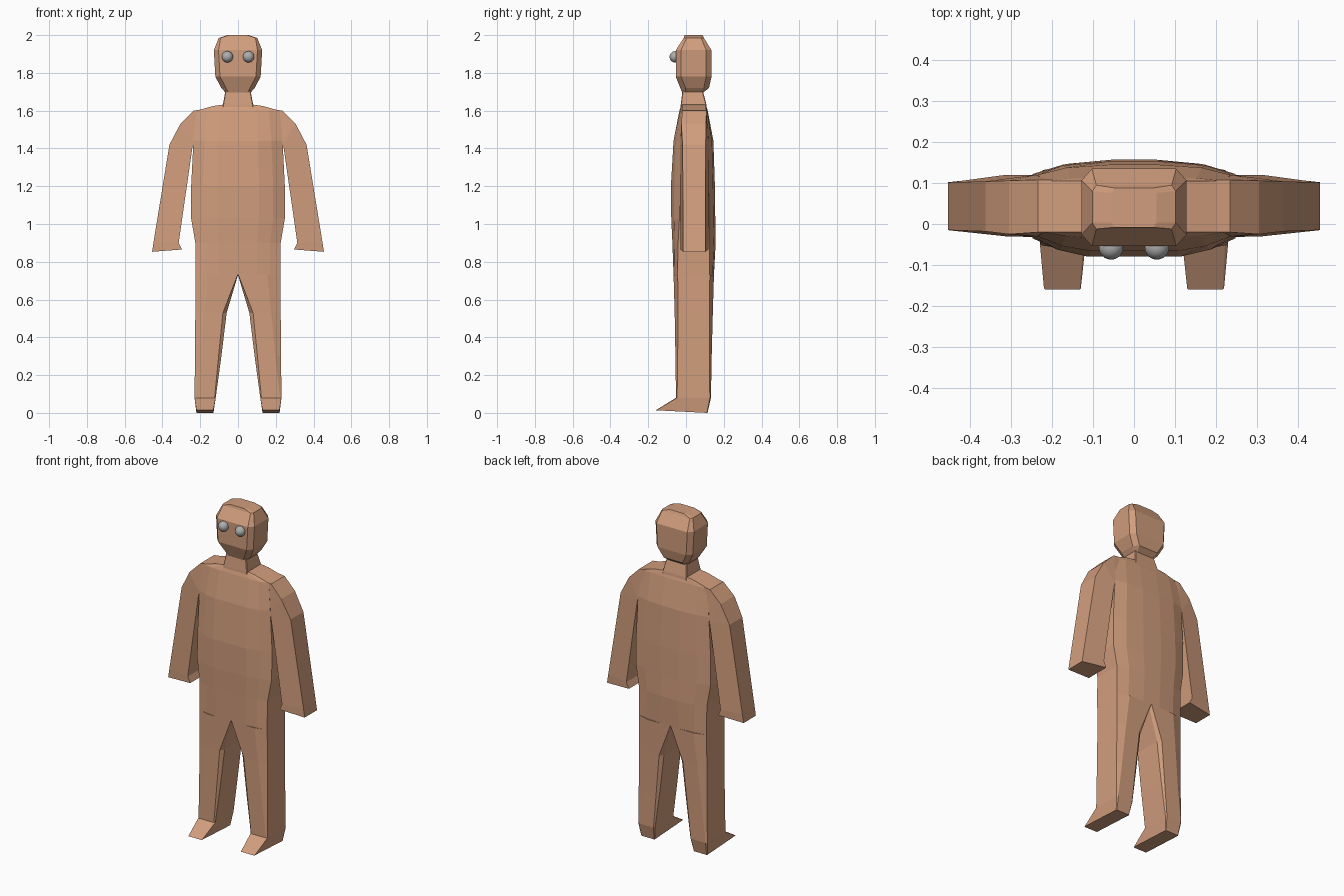
import bpy, bmesh


def material(name, rgb):
    m = bpy.data.materials.new(name)
    m.diffuse_color = (*rgb, 1)
    return m


skin = material("skin", (0.64, 0.34, 0.205))
grey = material("eye_grey", (0.42, 0.42, 0.42))


def loft(name, rings, mat, mirror=False):
    """Skin a stack of equal-length rings, cap both ends, optionally mirror in x."""
    bm = bmesh.new()
    rows = [[bm.verts.new(p) for p in r] for r in rings]
    n = len(rows[0])
    for a, b in zip(rows, rows[1:]):
        for i in range(n):
            j = (i + 1) % n
            bm.faces.new((a[i], a[j], b[j], b[i]))
    bm.faces.new(rows[0])
    bm.faces.new(rows[-1])
    bmesh.ops.remove_doubles(bm, verts=bm.verts, dist=0.0005)
    bmesh.ops.recalc_face_normals(bm, faces=bm.faces)
    me = bpy.data.meshes.new(name)
    bm.to_mesh(me)
    bm.free()
    me.materials.append(mat)
    ob = bpy.data.objects.new(name, me)
    bpy.context.collection.objects.link(ob)
    if mirror:
        ob.modifiers.new("mirror", "MIRROR")
    return ob


def torso_ring(z, w, front, back, side_f, side_b):
    half = [(0.45 * w, front), (0.75 * w, front + 0.35 * (side_f - front)), (w, side_f),
            (w, side_b), (0.7 * w, back - 0.3 * (back - side_b)), (0.25 * w, back)]
    pts = half + [(-x, y) for x, y in reversed(half)]
    return [(x, y, z) for x, y in pts]


# Torso from crotch to shoulder line
loft("torso", [torso_ring(*r) for r in [
    (0.73, 0.225, -0.066, 0.148, -0.045, 0.125),
    (0.90, 0.226, -0.072, 0.157, -0.042, 0.125),
    (1.03, 0.248, -0.078, 0.155, -0.035, 0.122),
    (1.20, 0.248, -0.080, 0.153, -0.030, 0.120),
    (1.44, 0.236, -0.066, 0.145, -0.030, 0.120),
    (1.60, 0.220, -0.035, 0.115, -0.020, 0.105),
    (1.625, 0.130, -0.027, 0.107, -0.020, 0.105),
    (1.632, 0.080, -0.026, 0.106, -0.020, 0.104)]], skin)


def box_ring(z, xi, xo, f, b, ci, co, d):
    """Rectangle with separately chamfered inner and outer corners."""
    return [(xi + ci, f, z), (xo - co, f, z), (xo, f + d, z), (xo, b - d, z),
            (xo - co, b, z), (xi + ci, b, z), (xi, b - d * (ci > 0), z),
            (xi, f + d * (ci > 0), z)]


# Legs, ending in wedge feet with a slightly raised toe
legs = [box_ring(*r) for r in [
    (0.73, 0.0, 0.225, -0.066, 0.148, 0.002, 0.07, 0.022),
    (0.53, 0.06, 0.226, -0.060, 0.142, 0.02, 0.05, 0.018),
    (0.30, 0.088, 0.228, -0.056, 0.136, 0.015, 0.03, 0.012),
    (0.08, 0.118, 0.230, -0.053, 0.132, 0.006, 0.008, 0.006),
    (0.0, 0.130, 0.220, -0.160, 0.114, 0.003, 0.003, 0.003)]]
legs[-1] = [(x, y, 0.014 if y < 0 else 0.0) for x, y, z in legs[-1]]
loft("legs", legs, skin, True)


# Arms: sections given by an outer and an inner edge point (x, z)
def arm_ring(xo, zo, xi, zi, of, ob, jf, jb):
    return [(xo, of, zo), (xo, ob, zo), (xi, jb, zi), (xi, jf, zi)]


loft("arms", [arm_ring(*r) for r in [
    (0.20, 1.605, 0.20, 1.40, -0.020, 0.108, -0.030, 0.120),
    (0.235, 1.60, 0.225, 1.41, -0.020, 0.108, -0.030, 0.120),
    (0.305, 1.53, 0.235, 1.42, -0.025, 0.106, -0.030, 0.120),
    (0.363, 1.42, 0.240, 1.415, -0.018, 0.104, -0.032, 0.120),
    (0.447, 0.905, 0.314, 0.90, -0.015, 0.102, -0.030, 0.120),
    (0.455, 0.853, 0.297, 0.865, -0.015, 0.102, -0.030, 0.119)]], skin, True)


def head_ring(z, w, f, b, c=0.025, d=0.028):
    half = [(w - c, f), (w, f + d), (w, b - d), (w - c, b)]
    return [(x, y, z) for x, y in half + [(-x, y) for x, y in reversed(half)]]


# Neck
loft("neck", [head_ring(1.60, 0.084, -0.03, 0.112, 0.004, 0.004),
              head_ring(1.632, 0.080, -0.028, 0.108, 0.004, 0.004),
              head_ring(1.71, 0.066, -0.018, 0.088, 0.004, 0.004)], skin)

# Head with tapered jaw and bevelled crown
loft("head", [head_ring(1.695, 0.066, -0.020, 0.090, 0.015, 0.015),
              head_ring(1.72, 0.088, -0.030, 0.122),
              head_ring(1.78, 0.120, -0.054, 0.135),
              head_ring(1.92, 0.128, -0.054, 0.135),
              head_ring(1.985, 0.102, -0.012, 0.095, 0.010, 0.015),
              head_ring(2.0, 0.055, -0.008, 0.088, 0.008, 0.012)], skin)

# Eyes
for side, label in ((-1, "right_eye"), (1, "left_eye")):
    bpy.ops.mesh.primitive_uv_sphere_add(segments=24, ring_count=14, radius=0.03,
                                         location=(side * 0.056, -0.057, 1.885))
    eye = bpy.context.object
    eye.name = label
    eye.data.materials.append(grey)
    bpy.ops.object.shade_smooth()
